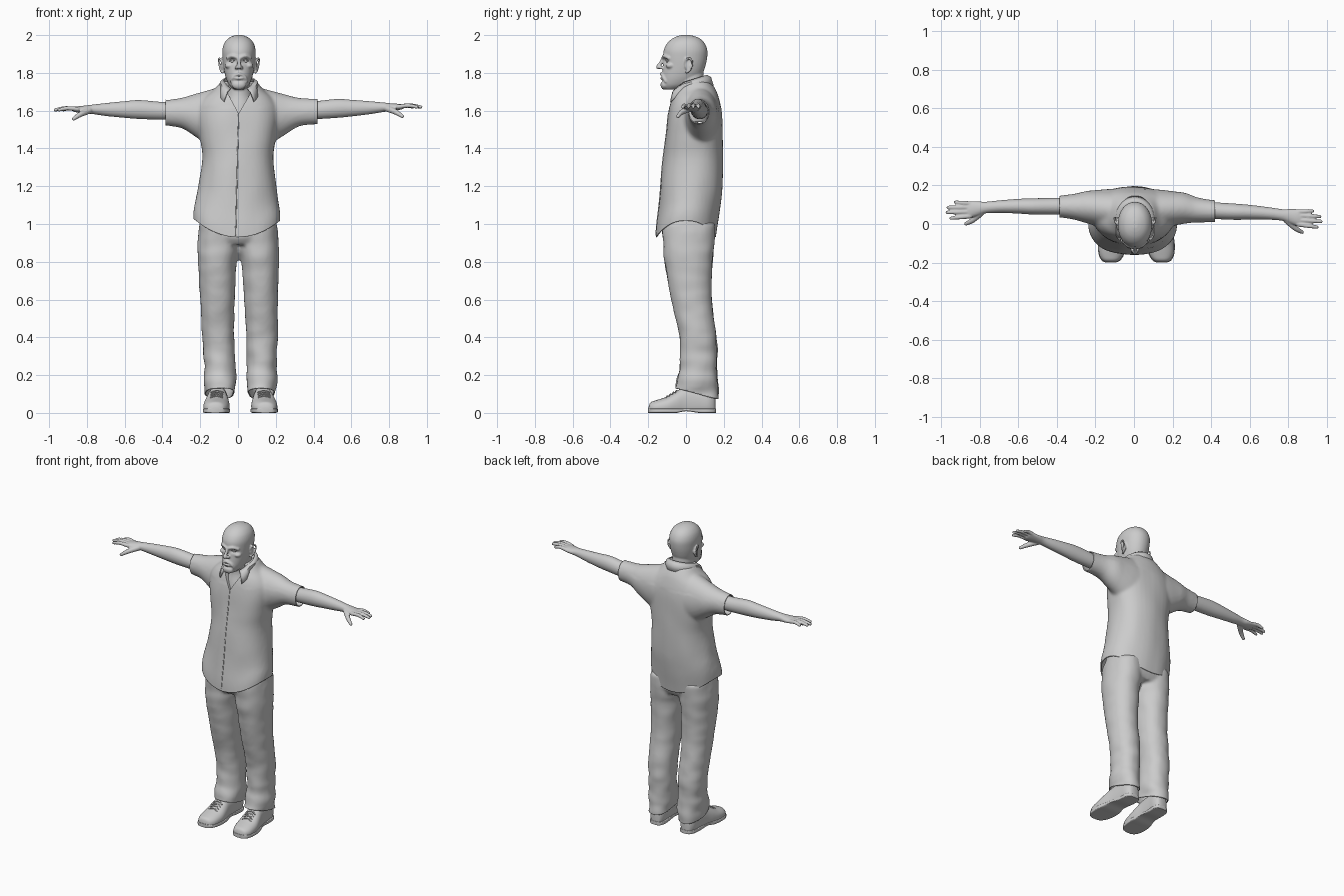
import bpy, bmesh, math
from mathutils import Vector, Matrix, noise
from mathutils.bvhtree import BVHTree

if "Cube" in bpy.data.objects:
    bpy.data.objects.remove(bpy.data.objects["Cube"])

def spline(keys, steps):
    """Catmull-Rom interpolation of equal-length tuples."""
    out, n = [], len(keys)
    for i in range(n - 1):
        a, b, c, d = (keys[max(0, min(n - 1, j))] for j in (i - 1, i, i + 1, i + 2))
        for s in range(steps):
            t = s / steps
            out.append([.5 * (2*q + (r-p)*t + (2*p - 5*q + 4*r - w)*t*t + (3*q - p - 3*r + w)*t**3)
                        for p, q, r, w in zip(a, b, c, d)])
    return out + [list(keys[-1])]

def skin_rings(bm, rings):
    vs = [[bm.verts.new(c) for c in r] for r in rings]
    n = len(vs[0])
    for a, b in zip(vs, vs[1:]):
        for i in range(n):
            bm.faces.new((a[i], a[(i+1) % n], b[(i+1) % n], b[i]))
    bm.faces.new(vs[0][::-1])
    bm.faces.new(vs[-1])

def loft(bm, axis, keys, p=2, n=40, steps=4):
    """Superellipse sections: (position, u min, u max, v min, v max)."""
    rings = []
    for t, u0, u1, v0, v1 in spline(keys, steps):
        ring = []
        for i in range(n):
            a = 2 * math.pi * i / n
            c, s = math.cos(a), math.sin(a)
            u = (u0+u1)/2 + (u1-u0)/2 * math.copysign(abs(c)**(2/p), c)
            v = (v0+v1)/2 + (v1-v0)/2 * math.copysign(abs(s)**(2/p), s)
            ring.append({'x': (t, u, v), 'y': (u, t, v), 'z': (u, v, t)}[axis])
        rings.append(ring)
    skin_rings(bm, rings)

def ball(bm, loc, size):
    m = Matrix.Translation(loc) @ Matrix.Diagonal((*size, 1))
    bmesh.ops.create_uvsphere(bm, u_segments=16, v_segments=10, radius=1, matrix=m)

def tube(bm, keys, n=10, steps=4):
    """Round tube with ball ends through (x, y, z, radius)."""
    pts, rings = spline(keys, steps), []
    for i, p in enumerate(pts):
        d = Vector(pts[min(i+1, len(pts)-1)][:3]) - Vector(pts[max(i-1, 0)][:3])
        q = d.to_track_quat('Z', 'Y')
        rings.append([Vector(p[:3]) + q @ Vector((math.cos(k*2*math.pi/n), math.sin(k*2*math.pi/n), 0)) * p[3]
                      for k in range(n)])
    skin_rings(bm, rings)
    for p in (pts[0], pts[-1]):
        ball(bm, p[:3], (p[3],) * 3)

def bake(ob):
    dg = bpy.context.evaluated_depsgraph_get()
    me = bpy.data.meshes.new_from_object(ob.evaluated_get(dg))
    ob.modifiers.clear()
    ob.data = me

def finish(name, bm, voxel=0, smooth=3, normals=True):
    if normals:
        bmesh.ops.recalc_face_normals(bm, faces=bm.faces)
    me = bpy.data.meshes.new(name)
    bm.to_mesh(me)
    bm.free()
    ob = bpy.data.objects.new(name, me)
    bpy.context.collection.objects.link(ob)
    if voxel:
        m = ob.modifiers.new("fuse", 'REMESH')
        m.mode, m.voxel_size = 'VOXEL', voxel
        m = ob.modifiers.new("relax", 'SMOOTH')
        m.factor, m.iterations = .5, smooth
        bake(ob)
    shade(ob)
    return ob

def shade(ob, angle=45):
    ob.data.shade_smooth()
    ob.data.set_sharp_from_angle(angle=math.radians(angle))

def edit(ob, planes, move):
    """Cut open with planes (point, normal), then move each vertex."""
    bm = bmesh.new()
    bm.from_mesh(ob.data)
    for co, no in planes:
        bmesh.ops.bisect_plane(bm, geom=bm.verts[:] + bm.edges[:] + bm.faces[:], plane_co=co,
                               plane_no=no, clear_outer=True)
    bm.normal_update()
    new = [move(v.co, v.normal) for v in bm.verts]
    for v, c in zip(bm.verts, new):
        v.co = c
    bm.to_mesh(ob.data)
    bm.free()

def thicken(ob, t):
    m = ob.modifiers.new("cloth", 'SOLIDIFY')
    m.thickness, m.offset = t, -1

# shirt: torso and two loose sleeves fused
bm = bmesh.new()
loft(bm, 'z', [(.88, -.232, .22, -.165, .145), (1, -.236, .224, -.158, .162), (1.1, -.225, .212, -.145, .18),
               (1.2, -.207, .202, -.135, .192), (1.35, -.187, .187, -.12, .197), (1.45, -.2, .2, -.11, .197),
               (1.55, -.215, .215, -.1, .193), (1.62, -.21, .21, -.087, .185), (1.67, -.18, .18, -.073, .172),
               (1.71, -.13, .135, -.055, .157), (1.755, -.09, .1, -.03, .13)], 2.3)
loft(bm, 'x', [(-.43, .035, .145, 1.522, 1.657), (-.385, .033, .147, 1.522, 1.657), (-.3, .02, .157, 1.51, 1.668),
               (-.23, 0, .172, 1.465, 1.688), (-.1, -.04, .18, 1.38, 1.725)])
loft(bm, 'x', [(.46, .01, .122, 1.527, 1.662), (.42, .01, .122, 1.527, 1.662), (.32, .008, .138, 1.518, 1.668),
               (.24, -.002, .165, 1.468, 1.688), (.1, -.04, .18, 1.38, 1.725)])
shirt = finish("shirt", bm, .01, 5)
# open neck notch
bm = bmesh.new()
skin_rings(bm, [[(-.062, y, 1.8), (.072, y, 1.8), (.065, y, 1.69), (.003, y, 1.585), (-.055, y, 1.69)]
                for y in (-.3, -.02)])
notch = finish("neck_notch_cutter", bm)
notch.hide_render = True
notch.hide_set(True)
m = shirt.modifiers.new("notch", 'BOOLEAN')
m.object, m.operation, m.solver = notch, 'DIFFERENCE', 'EXACT'
bake(shirt)

def drape(co, no):
    w = max(0, min(1, (1.3 - co.z) / .33))
    fold = noise.noise(Vector((co.x*9, co.y*9, co.z*5))) * (.005 if co.z < 1.62 else .002)
    return co + no * fold + Vector((0, 0, w * (-.04 + .085 * (co.x / .22)**2)))
edit(shirt, [((0, 0, .97), (0, 0, -1)), ((-.385, 0, 0), (-1, 0, 0)), ((.42, 0, 0), (1, 0, 0))], drape)
shade(shirt)
tree = BVHTree.FromPolygons([v.co for v in shirt.data.vertices], [p.vertices for p in shirt.data.polygons])
thicken(shirt, .006)

# front placket edge lying on the shirt
bm, path = bmesh.new(), []
for i in range(26):
    z = 1.58 - i * .0255
    x = .003 - .016 * i / 25
    hit = tree.ray_cast(Vector((x, -1, z)), Vector((0, 1, 0)))[0]
    if hit:
        path.append((x, hit.y + .0005, z, .003))
tube(bm, path, 8, 2)
finish("placket", bm)

# folded collar: strip from the neck line out to the pointed lower edge
bm, rows, N = bmesh.new(), [], 40
for i in range(N + 1):
    a = math.radians(-58 + 296 * i / N)
    c, s = math.cos(a), math.sin(a)
    f = (1 - s) / 2                      # 0 at back, 1 at front
    tip = max(0, abs(2 * i / N - 1) - .75) * 4
    top = Vector((.005 + .082 * c, .022 + .09 * s, 1.79 - .055 * f - .02 * tip))
    low = Vector((.005 + (.108 + .045 * tip) * c, .028 + .118 * s - .012 * tip, 1.735 - .045 * f - .045 * tip))
    mid = top.lerp(low, .35) + Vector((c * .009, s * .009, .006))
    rows.append([bm.verts.new(p) for p in (top, mid, low)])
for a, b in zip(rows, rows[1:]):
    for k in (0, 1):
        bm.faces.new((a[k], a[k+1], b[k+1], b[k]))
thicken(finish("collar", bm), .007)

# trousers: pelvis and two legs fused, hems cut on a slant
bm = bmesh.new()
loft(bm, 'z', [(1.08, -.19, .19, -.11, .165), (1, -.205, .205, -.125, .155), (.93, -.212, .213, -.124, .15),
               (.89, -.19, .19, -.1, .13)], 2.4)
loft(bm, 'z', [(1, -.205, -.01, -.125, .155), (.88, -.214, .003, -.12, .148), (.8, -.212, -.008, -.115, .142),
               (.6, -.2, -.018, -.078, .136), (.4, -.188, -.02, -.033, .163), (.25, -.181, -.013, -.032, .168),
               (.15, -.178, -.01, -.055, .17), (.1, -.174, -.018, -.068, .17), (.02, -.174, -.018, -.068, .17)], 2.2)
loft(bm, 'z', [(1, .01, .205, -.125, .155), (.88, .003, .217, -.12, .148), (.8, .018, .216, -.113, .14),
               (.6, .031, .211, -.078, .136), (.4, .042, .21, -.035, .16), (.25, .049, .204, -.032, .163),
               (.15, .045, .202, -.055, .168), (.1, .052, .198, -.068, .168), (.02, .052, .198, -.068, .168)], 2.2)
trousers = finish("trousers", bm, .01, 5)
edit(trousers, [((0, -.06, .132), (0, -.26, -1))],
     lambda co, no: co + no * noise.noise(Vector((co.x*10, co.y*10, co.z*14))) * (.004 + .007 * max(0, 1 - co.z*2)))
shade(trousers)
thicken(trousers, .006)

# shoes: upper, sole and laces
for side, sx, dx in (("left", 1, 0), ("right", -1, .025)):
    shape = [(-.198, .02, .03), (-.188, .044, .055), (-.155, .063, .068), (-.1, .069, .086), (-.05, .063, .115),
             (0, .053, .14), (.07, .049, .14), (.12, .048, .13), (.148, .035, .112), (.156, .018, .09)]
    cx = lambda y: (-.108 + .06 * y) * sx + dx
    bm = bmesh.new()
    loft(bm, 'y', [(y, cx(y) - w, cx(y) + w, -.03 + abs(y) * .1, h) for y, w, h in shape], 2.3, 32)
    bmesh.ops.bisect_plane(bm, geom=bm.verts[:] + bm.edges[:] + bm.faces[:], plane_co=(0, 0, .012),
                           plane_no=(0, 0, -1), clear_outer=True)
    finish(side + "_shoe", bm)
    bm = bmesh.new()
    loft(bm, 'y', [(y * 1.01, cx(y) - w - .003, cx(y) + w + .003, .009 if -.03 < y < .03 else 0, .024)
                   for y, w, h in shape], 7, 32)
    finish(side + "_sole", bm)
    bm = bmesh.new()
    for k in range(4):
        y, z = -.098 + k * .016, .09 + k * .0095
        for tilt in (-.007, .007):
            tube(bm, [(cx(y) - .03, y - tilt, z - .01, .0035), (cx(y), y, z, .0035),
                      (cx(y) + .03, y + tilt, z - .01, .0035)], 6)
    finish(side + "_laces", bm)

# arms and hands, palms down; one arm is swung slightly forward
for side, sx in (("left", -1), ("right", 1)):
    bm = bmesh.new()
    loft(bm, 'x', [(-.28, .05, .135, 1.555, 1.645), (-.4, .049, .135, 1.552, 1.646), (-.52, .049, .133, 1.556, 1.656),
                   (-.6, .054, .13, 1.562, 1.65), (-.7, .058, .122, 1.572, 1.64), (-.77, .055, .115, 1.582, 1.632),
                   (-.81, .043, .118, 1.585, 1.627), (-.85, .033, .118, 1.59, 1.623), (-.875, .036, .112, 1.596, 1.617)])
    for y0, x1, y1 in ((.04, -.947, .03), (.063, -.968, .06), (.086, -.963, .086), (.106, -.925, .113)):
        tube(bm, [(-.85, y0, 1.608, .012), ((x1 - .86) / 2, (y0+y1)/2, 1.613, .0115), (x1, y1, 1.604, .009)])
    tube(bm, [(-.79, .06, 1.6, .018), (-.835, .02, 1.58, .0145), (-.87, .001, 1.557, .01)])
    if sx > 0:
        for v in bm.verts:
            d = -v.co.x - .4
            v.co = (-v.co.x, v.co.y - .022 - .045 * d, v.co.z + .003 + .022 * d)
    finish(side + "_arm", bm, .0045, 3)

# head and neck
X = .005
bm = bmesh.new()
loft(bm, 'z', [(1.54, X-.09, X+.09, -.088, .12), (1.62, X-.09, X+.09, -.074, .12), (1.68, X-.073, X+.073, -.058, .11),
               (1.74, X-.066, X+.066, -.056, .098), (1.82, X-.06, X+.06, -.05, .09)])
loft(bm, 'z', [(z, X-w, X+w, f, b) for z, w, f, b in (
    (1.713, .028, -.112, -.04), (1.733, .05, -.126, .02), (1.765, .066, -.129, .065), (1.8, .076, -.125, .09),
    (1.84, .083, -.12, .104), (1.88, .087, -.121, .112), (1.92, .088, -.118, .113), (1.955, .079, -.101, .1),
    (1.98, .06, -.075, .077), (1.994, .036, -.047, .046), (2.001, .012, -.02, .015))], 2.1)
tube(bm, [(X, -.12, 1.88, .009), (X, -.134, 1.855, .0095), (X, -.146, 1.832, .013)])
ball(bm, (X, -.126, 1.772), (.024, .012, .007))
ball(bm, (X, -.115, 1.737), (.038, .02, .026))
for s in (-1, 1):
    tube(bm, [(X + s*.062, -.092, 1.878, .008), (X + s*.036, -.113, 1.889, .009), (X + s*.012, -.122, 1.882, .009)])
    tube(bm, [(X + s*.04, -.108, 1.755, .008), (X + s*.03, -.12, 1.778, .009), (X, -.13, 1.794, .01)])
    ball(bm, (X + s*.014, -.132, 1.828), (.01, .013, .009))
    ball(bm, (X + s*.05, -.083, 1.838), (.026, .025, .016))
    # ear shell and rim
    ball(bm, (X + s*.089, .014, 1.838), (.008, .02, .034))
    tube(bm, [(X + s*.086, -.004, 1.848, .005), (X + s*.099, .002, 1.872, .006), (X + s*.105, .024, 1.875, .006),
              (X + s*.105, .034, 1.85, .006), (X + s*.097, .02, 1.815, .006), (X + s*.088, .003, 1.802, .007)], 8)
head = finish("head", bm, .005, 3)
dents = [(X-.034, 1.864, .017, .012, .016), (X+.034, 1.864, .017, .012, .016), (X, 1.78, .024, .004, .008),
         (X, 1.757, .025, .006, .005)]   # eye sockets, mouth line, under the lip
def carve(co, no):
    d = 0
    if co.y < -.05:
        d = sum(k * math.exp(-((co.x-x)/w)**2 - ((co.z-z)/h)**2) for x, z, w, h, k in dents)
    return co + Vector((0, d, 0))
edit(head, [], carve)
shade(head, 80)

# eyes with lids
for side, s in (("left", -1), ("right", 1)):
    bm = bmesh.new()
    ball(bm, (X + s*.034, -.091, 1.863), (.014, .014, .011))
    tube(bm, [(X + s*.05, -.096, 1.864, .003), (X + s*.034, -.104, 1.871, .0035), (X + s*.02, -.104, 1.864, .003)], 8)
    finish(side + "_eye", bm)
